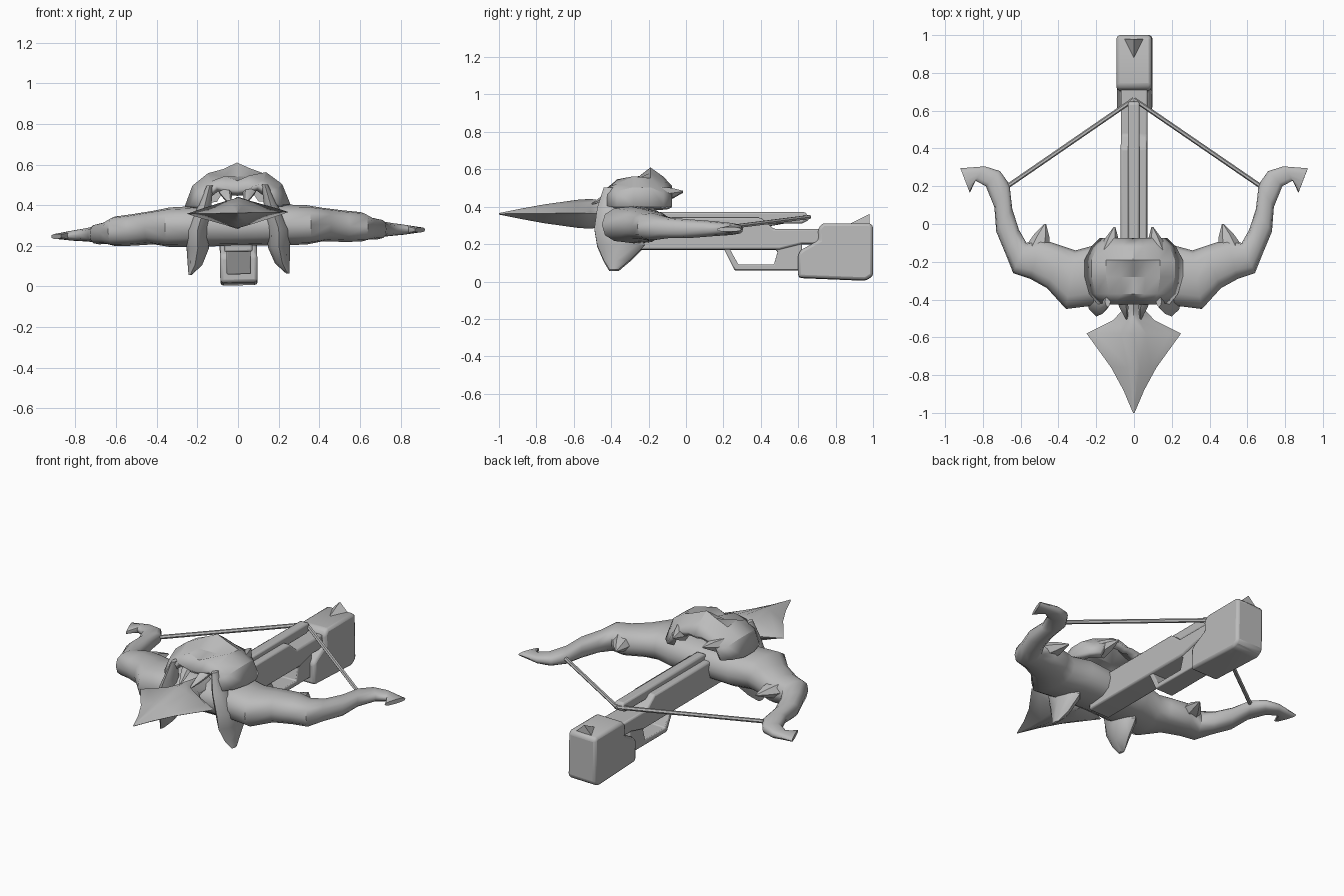
import bpy, bmesh
from math import cos, sin, pi, radians, copysign
from mathutils import Vector, Matrix

if "Cube" in bpy.data.objects:
    bpy.data.objects.remove(bpy.data.objects["Cube"])

grey = bpy.data.materials.new("plain_grey")
grey.use_nodes = True
tone = (0.5, 0.5, 0.5, 1)
grey.diffuse_color = tone
grey.node_tree.nodes["Principled BSDF"].inputs["Base Color"].default_value = tone

# The whole weapon leans very slightly to one side
pivot = Matrix.Translation((0, 0, 0.3))
roll = pivot @ Matrix.Rotation(-0.018, 4, "Y") @ pivot.inverted()


def finish(name, bm, angle=35, bevel=0, thickness=0):
    bmesh.ops.recalc_face_normals(bm, faces=bm.faces)
    mesh = bpy.data.meshes.new(name)
    bm.to_mesh(mesh)
    bm.free()
    mesh.materials.append(grey)
    obj = bpy.data.objects.new(name, mesh)
    bpy.context.collection.objects.link(obj)
    if thickness:
        mod = obj.modifiers.new("shell", "SOLIDIFY")
        mod.thickness = thickness
    if bevel:
        mod = obj.modifiers.new("soft_edges", "BEVEL")
        mod.width = bevel
        mod.segments = 2
    obj.matrix_world = roll
    bpy.ops.object.select_all(action="DESELECT")
    obj.select_set(True)
    bpy.context.view_layer.objects.active = obj
    bpy.ops.object.shade_smooth_by_angle(angle=radians(angle))
    return obj


def loft(name, sections, sides=10, power=1.0, angle=45, flip=1):
    """Skin rings given as (centre, first axis, second axis)."""
    bm = bmesh.new()
    rings = []
    for centre, u, v in sections:
        ring = []
        for k in range(sides):
            c, s = cos(2 * pi * k / sides), sin(2 * pi * k / sides)
            c, s = (copysign(abs(t) ** power, t) for t in (c, s))
            p = Vector(centre) + Vector(u) * c + Vector(v) * s
            ring.append(bm.verts.new((p.x * flip, p.y, p.z)))
        rings.append(ring)
    for a, b in zip(rings, rings[1:]):
        for k in range(sides):
            j = (k + 1) % sides
            bm.faces.new((a[k], a[j], b[j], b[k]))
    bm.faces.new(rings[0])
    bm.faces.new(rings[-1])
    return finish(name, bm, angle)


def plate(name, outline, half_width, bevel=0.01):
    """Extrude a side outline (y, z) across the width."""
    bm = bmesh.new()
    face = bm.faces.new([bm.verts.new((-half_width, y, z)) for y, z in outline])
    made = bmesh.ops.extrude_face_region(bm, geom=[face])["geom"]
    moved = [g for g in made if isinstance(g, bmesh.types.BMVert)]
    bmesh.ops.translate(bm, verts=moved, vec=(2 * half_width, 0, 0))
    return finish(name, bm, 35, bevel)


def spike(name, base, tip, u, v, flip=1, sides=6):
    base, tip, u, v = map(Vector, (base, tip, u, v))
    rings = [(base.lerp(tip, t), u * w, v * w)
             for t, w in ((0, 1), (0.5, 0.65), (1, 0.08))]
    return loft(name, rings, sides, flip=flip)


# Stock, trigger guard, butt and bolt rail
plate("stock", [(-.3, .17), (.5, .17), (.62, .2), (.74, .2), (.74, .28),
                (.47, .28), (.4, .34), (-.3, .34)], 0.07)
plate("trigger_guard", [(.2, .18), (.26, .06), (.62, .06), (.62, .24), (.44, .2),
                        (.49, .16), (.47, .09), (.28, .09), (.23, .18)], 0.06, 0.006)
plate("butt", [(.6, .02), (.96, .005), (1, .03), (1, .3), (.98, .31), (.73, .31),
               (.705, .28), (.71, .22), (.62, .17), (.6, .15)], 0.092, 0.016)
plate("bolt_rail", [(-.15, .31), (.62, .31), (.66, .33), (.64, .37), (-.15, .37)], 0.03)

# Rear sight: wedge widening to the back
bm = bmesh.new()
corners = [(0, .88, .31), (-.05, .98, .31), (.05, .98, .31), (0, .98, .36)]
bmesh.ops.convex_hull(bm, input=[bm.verts.new(c) for c in corners])
finish("rear_sight", bm)

# Broad barbed arrow point: y, half width, half height
point = [(-1, .004, .004), (-.88, .055, .028), (-.76, .12, .05), (-.58, .25, .075),
         (-.51, .11, .08), (-.45, .055, .07), (-.3, .055, .05)]
loft("arrow_point", [((0, y, .362), (w, 0, 0), (0, 0, h)) for y, w, h in point],
     sides=12, power=1.9, angle=60)

# Bow limbs: outer edge x y, inner edge x y, bottom and top
limb = [(0, -.42, 0, -.12, .2, .39), (.2, -.43, .2, -.11, .2, .4),
        (.36, -.45, .31, -.14, .2, .395), (.46, -.34, .37, -.12, .215, .38),
        (.55, -.29, .49, -.08, .21, .365), (.64, -.26, .57, -.1, .21, .355),
        (.68, -.16, .61, -.03, .22, .33), (.73, -.04, .645, .08, .22, .32),
        (.74, .09, .66, .21, .23, .31), (.785, .2, .71, .28, .235, .3),
        (.84, .23, .79, .305, .24, .29), (.87, .165, .92, .295, .25, .275)]
# Hanging tusks: front y, back y, height, middle x, half width
tusk = [(-.44, -.38, .5, .135, .015), (-.475, -.34, .39, .165, .035),
        (-.49, -.27, .28, .2, .058), (-.475, -.22, .19, .2, .055),
        (-.44, -.3, .11, .215, .036), (-.41, -.36, .06, .24, .008)]

for side, flip in (("left", 1), ("right", -1)):
    rings = []
    for ax, ay, bx, by, lo, hi in limb:
        a, b = Vector((ax, ay, 0)), Vector((bx, by, 0))
        rings.append(((a + b) / 2 + Vector((0, 0, (lo + hi) / 2)),
                      (a - b) / 2, (0, 0, (hi - lo) / 2)))
    loft(side + "_limb", rings, 12, 0.8, flip=flip)
    loft(side + "_tusk", [((x, (f + b) / 2, z), (0, (b - f) / 2, 0), (w, 0, 0))
                          for f, b, z, x, w in tusk], 8, 1.2, 40, flip)
    spike(side + "_limb_thorn", (.51, -.13, .3), (.47, 0, .3),
          (.065, .01, 0), (0, 0, .05), flip)
    spike(side + "_small_fang", (.065, -.38, .48), (.035, -.51, .41),
          (.035, 0, 0), (0, .01, .035), flip)
    spike(side + "_brow_horn", (.13, -.14, .46), (.1, -.015, .48),
          (.055, 0, 0), (0, 0, .05), flip)
    # Bow string half
    start, end = Vector((.67, .2, .275)), Vector((0, .66, .345))
    across = (end - start).cross(Vector((0, 0, 1))).normalized() * 0.012
    loft(side + "_string", [(p, across, (0, 0, .012)) for p in (start, end)], 6, flip=flip)

# Beast skull cap: y, half width, then heights from the middle outwards
spread = (0, .25, .55, .85, 1)
skull = [(-.425, .19, .475, .48, .5, .46, .4), (-.37, .235, .52, .545, .52, .48, .4),
         (-.28, .26, .54, .54, .56, .5, .4), (-.19, .26, .61, .58, .55, .5, .4),
         (-.12, .225, .56, .54, .51, .47, .4), (-.075, .18, .5, .51, .5, .46, .4)]
bm = bmesh.new()
rows = []
for y, width, *heights in skull:
    half = [(width * t, z) for t, z in zip(spread, heights)]
    line = [(-x, z) for x, z in half[:0:-1]] + half
    rows.append([bm.verts.new((x, y, z)) for x, z in line])
for a, b in zip(rows, rows[1:]):
    for k in range(len(a) - 1):
        bm.faces.new((a[k], a[k + 1], b[k + 1], b[k]))
cap = finish("skull_cap", bm, 30, thickness=0.04)
if sum(p.normal.z for p in cap.data.polygons) < 0:
    cap.data.flip_normals()
